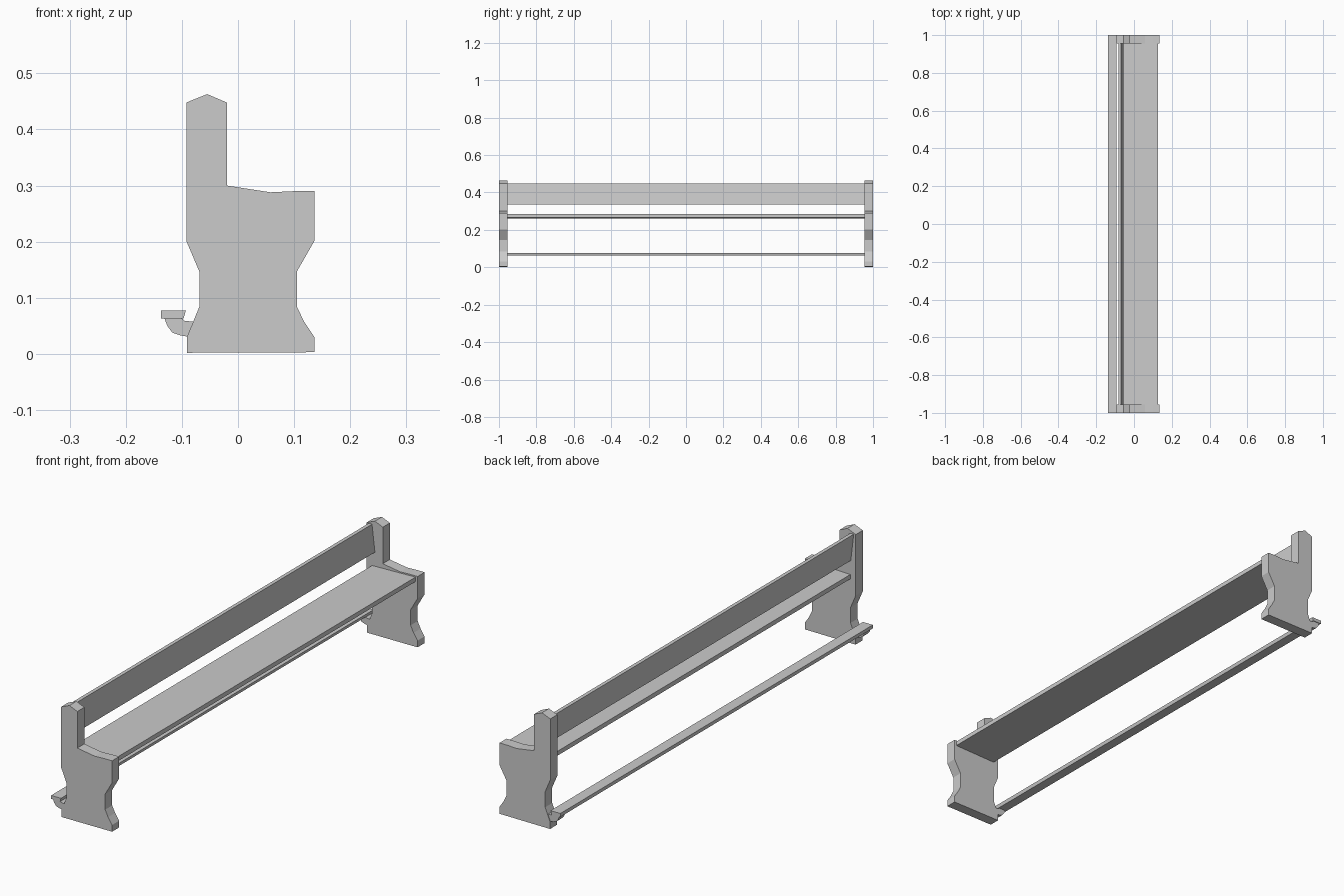
import bpy
import bmesh

if "Cube" in bpy.data.objects:
    bpy.data.objects.remove(bpy.data.objects["Cube"])


def extrude_profile(name, profile, y0, y1):
    """Extrude an (x, z) outline along y into a closed solid."""
    bm = bmesh.new()
    face = bm.faces.new([bm.verts.new((x, y0, z)) for x, z in profile])
    result = bmesh.ops.extrude_face_region(bm, geom=[face])
    verts = [v for v in result["geom"] if isinstance(v, bmesh.types.BMVert)]
    bmesh.ops.translate(bm, verts=verts, vec=(0, y1 - y0, 0))
    bmesh.ops.recalc_face_normals(bm, faces=bm.faces)
    mesh = bpy.data.meshes.new(name)
    bm.to_mesh(mesh)
    bm.free()
    obj = bpy.data.objects.new(name, mesh)
    bpy.context.collection.objects.link(obj)
    return obj


HALF = 1.0      # half length of the pew
INNER = 0.955   # inner face of the end panels

end_outline = [
    (-0.091, 0.002), (0.136, 0.003), (0.136, 0.030), (0.118, 0.057),
    (0.105, 0.084), (0.105, 0.147), (0.136, 0.201), (0.136, 0.290),
    (0.100, 0.290), (0.058, 0.288), (-0.020, 0.300), (-0.020, 0.448),
    (-0.055, 0.463), (-0.092, 0.448), (-0.092, 0.201), (-0.069, 0.147),
    (-0.069, 0.084), (-0.080, 0.057), (-0.091, 0.030),
]
bracket_outline = [
    (-0.085, 0.030), (-0.103, 0.033), (-0.117, 0.038), (-0.126, 0.050),
    (-0.131, 0.063), (-0.100, 0.063), (-0.095, 0.059), (-0.076, 0.057),
]

# End panels and the curved brackets that carry the rear rail
for side, label in ((-1, "front"), (1, "rear")):
    extrude_profile(f"{label}_end_panel", end_outline, side * INNER, side * HALF)
    extrude_profile(f"{label}_rail_bracket", bracket_outline,
                    side * (INNER + 0.003), side * (HALF - 0.003))

# Seat board
extrude_profile("seat", [(-0.068, 0.262), (0.127, 0.267), (0.127, 0.285), (-0.068, 0.280)],
                -INNER - 0.01, INNER + 0.01)

# Leaning backrest board
extrude_profile("backrest", [(-0.070, 0.337), (-0.055, 0.337), (-0.068, 0.447), (-0.083, 0.447)],
                -INNER - 0.01, INNER + 0.01)

# Low rail along the rear
extrude_profile("kneeler_rail", [(-0.137, 0.063), (-0.097, 0.063), (-0.093, 0.077), (-0.137, 0.077)],
                -HALF, HALF)
